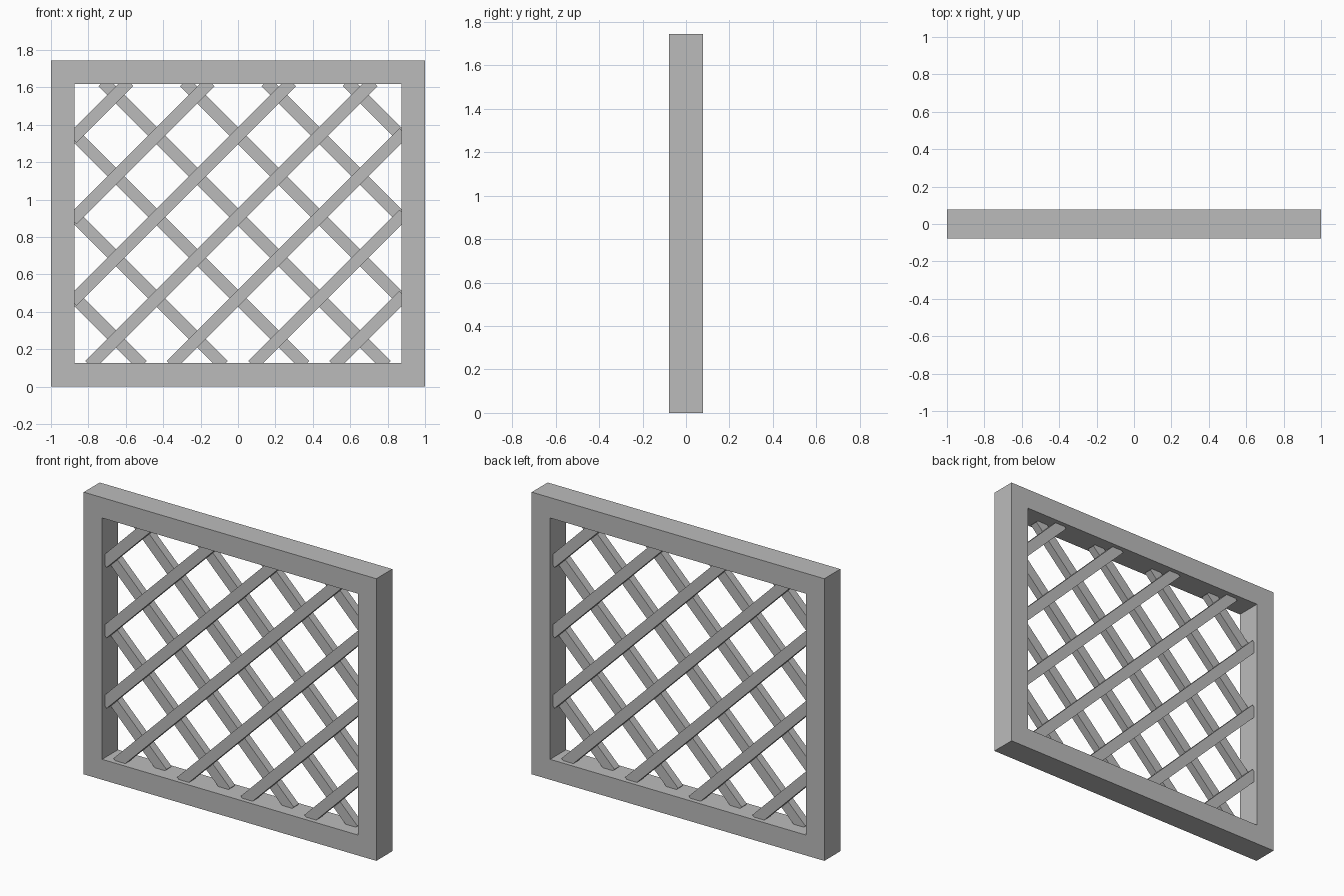
import bpy, bmesh, math
from mathutils import Matrix, Vector

if "Cube" in bpy.data.objects:
    bpy.data.objects.remove(bpy.data.objects["Cube"])

W, H, D = 1.0, 1.743, 0.078          # frame half width, height, half depth
B = 0.126                            # rail width
SLAT_W, SLAT_T = 0.065, 0.05         # slat width and thickness
PITCH, MID = 0.435, 0.907            # slat spacing and height of the central crossing
TUCK = 0.012                         # how far slat centres run into the frame

grey = bpy.data.materials.new("plain_grey")
grey.diffuse_color = (0.5, 0.5, 0.5, 1)
grey.use_nodes = True
grey.node_tree.nodes["Principled BSDF"].inputs["Base Color"].default_value = grey.diffuse_color


def finish(name, bm):
    bmesh.ops.recalc_face_normals(bm, faces=bm.faces)
    me = bpy.data.meshes.new(name)
    bm.to_mesh(me)
    bm.free()
    me.materials.append(grey)
    ob = bpy.data.objects.new(name, me)
    bpy.context.collection.objects.link(ob)
    return ob


# Frame: rectangular ring with a square section
bm = bmesh.new()
rings = []
for inset, y in ((0, -D), (B, -D), (B, D), (0, D)):
    x, z0, z1 = W - inset, inset, H - inset
    rings.append([bm.verts.new(p) for p in
                  ((-x, y, z0), (x, y, z0), (x, y, z1), (-x, y, z1))])
for i in range(4):
    a, b = rings[i], rings[(i + 1) % 4]
    for k in range(4):
        n = (k + 1) % 4
        bm.faces.new((a[k], a[n], b[n], b[k]))
finish("frame", bm)


def slat(name, c, side):
    """Square-ended slat on the line z = c + side * x, clipped to the opening."""
    lim = W - B + TUCK
    lo, hi = B - TUCK, H - B + TUCK
    u0, u1 = max(-lim, lo - c), min(lim, hi - c)     # u = side * x
    mid = (u0 + u1) / 2
    length = (u1 - u0) * math.sqrt(2)
    centre = Vector((side * mid, -side * SLAT_T / 2, c + mid))
    mat = (Matrix.Translation(centre)
           @ Matrix.Rotation(-side * math.pi / 4, 4, 'Y')
           @ Matrix.Diagonal((length, SLAT_T, SLAT_W, 1)))
    bm = bmesh.new()
    bmesh.ops.create_cube(bm, size=1, matrix=mat)
    finish(name, bm)


# Lattice: rising slats in the front layer, falling slats in the back layer
for n in range(-3, 4):
    slat(f"front_slat_{n + 4}", MID + n * PITCH, 1)
    slat(f"back_slat_{n + 4}", MID + n * PITCH, -1)
